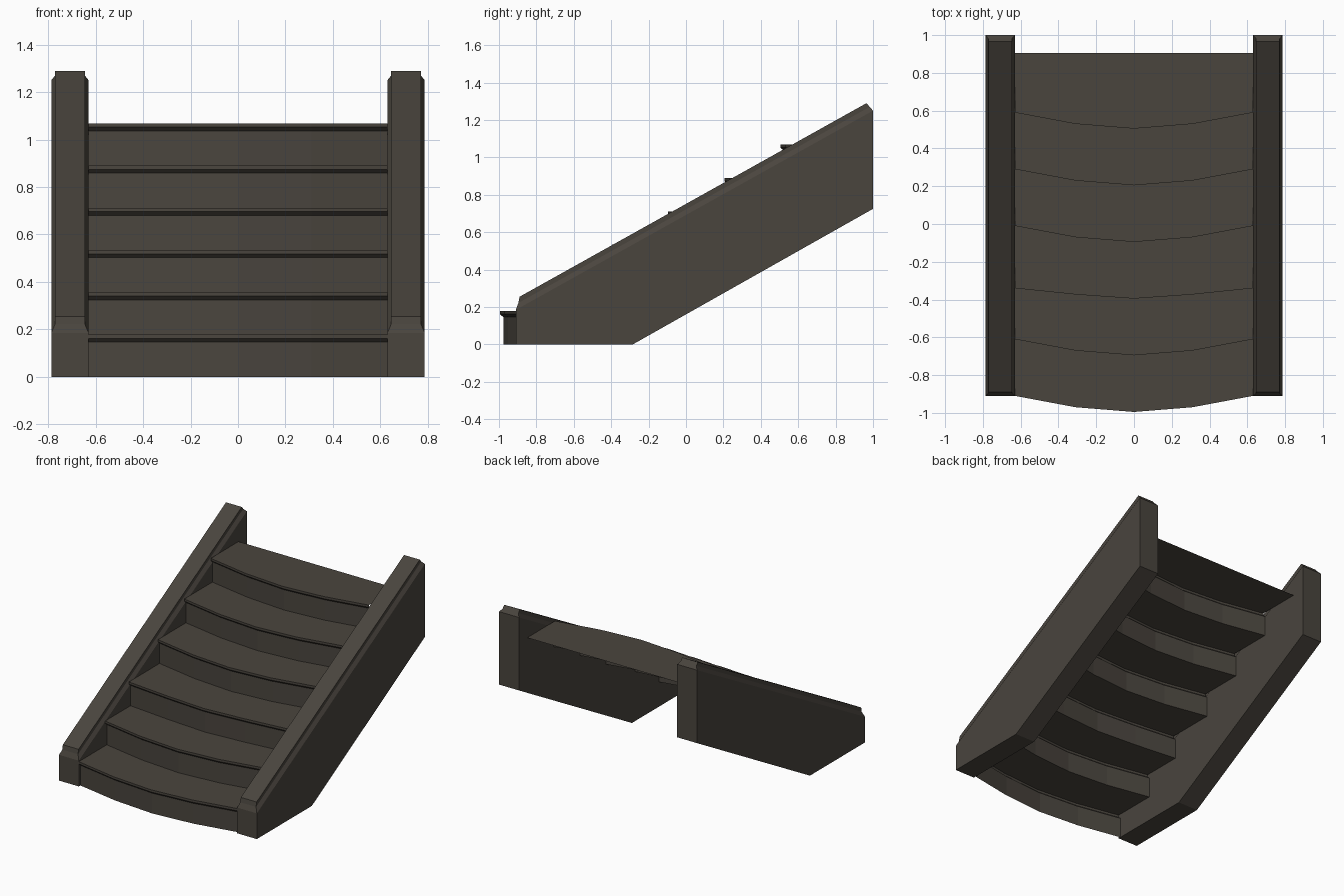
import bpy, bmesh

if "Cube" in bpy.data.objects:
    bpy.data.objects.remove(bpy.data.objects["Cube"])

mat = bpy.data.materials.new("dark brown stone")
mat.diffuse_color = (0.068, 0.059, 0.048, 1)
mat.use_nodes = True
mat.node_tree.nodes["Principled BSDF"].inputs["Base Color"].default_value = mat.diffuse_color


def make_object(name, bm):
    mesh = bpy.data.meshes.new(name)
    bm.to_mesh(mesh)
    bm.free()
    mesh.materials.append(mat)
    obj = bpy.data.objects.new(name, mesh)
    bpy.context.collection.objects.link(obj)
    return obj


# Curved steps: riser, sloped lip underside, lip and tread, left open behind
COLUMNS = (-0.63, -0.31, 0.0, 0.31, 0.63)
BOW = (0.085, 0.025, 0.0, 0.025, 0.085)
SHALLOW = (0.055, 0.022, 0.0, 0.022, 0.055)
RISE, RUN, COUNT = 0.178, 0.30, 6
LIP = 0.018


def lip_curve(step):
    bow = SHALLOW if step == 2 else BOW
    return [-0.995 + RUN * step + b for b in bow]


for s in range(COUNT):
    bm = bmesh.new()
    top = RISE * (s + 1)
    front = lip_curve(s)
    riser = [y + LIP for y in front]
    if s < COUNT - 1:
        back = [y + LIP for y in lip_curve(s + 1)]
    else:
        back = [0.905] * len(COLUMNS)
    rows = [(riser, RISE * s), (riser, top - 0.032), (front, top - 0.016),
            (front, top), (back, top)]
    grid = [[bm.verts.new((x, y, z)) for x, y in zip(COLUMNS, ys)]
            for ys, z in rows]
    for a, b in zip(grid, grid[1:]):
        for i in range(len(COLUMNS) - 1):
            bm.faces.new((a[i], a[i + 1], b[i + 1], b[i]))
    make_object(f"step_{s + 1}", bm)


# Sloping side walls with a narrower, chamfered cap
def side_wall(name, side):
    inner, outer, inset = 0.63, 0.787, 0.016
    bm = bmesh.new()

    def pair(y, z, d=0.0):
        return [bm.verts.new((side * x, y, z)) for x in (inner + d, outer - d)]

    toe, heel, low_back = pair(-0.91, 0), pair(-0.285, 0), pair(1, 0.725)
    base = pair(-0.91, 0.185), pair(1, 1.25)
    mid = pair(-0.896, 0.222, inset), pair(0.982, 1.27, inset)
    cap = pair(-0.89, 0.255, inset), pair(0.965, 1.29, inset)

    # Flat sides, underside and ends
    ring = [toe, heel, low_back, base[1], base[0]]
    for k in (0, 1):
        bm.faces.new([p[k] for p in ring])
    for a, b in zip(ring[:4], ring[1:4]):
        bm.faces.new((a[0], a[1], b[1], b[0]))
    bm.faces.new((base[0][0], base[0][1], toe[1], toe[0]))

    # Chamfer band, cap band and cap top
    def loop(pairs):
        f, b = pairs
        return [f[0], f[1], b[1], b[0]]

    for lower, upper in ((base, mid), (mid, cap)):
        a, b = loop(lower), loop(upper)
        for i in range(4):
            j = (i + 1) % 4
            bm.faces.new((a[i], a[j], b[j], b[i]))
    bm.faces.new(loop(cap))
    bmesh.ops.recalc_face_normals(bm, faces=bm.faces[:])
    make_object(name, bm)


side_wall("left_side_wall", -1)
side_wall("right_side_wall", 1)
